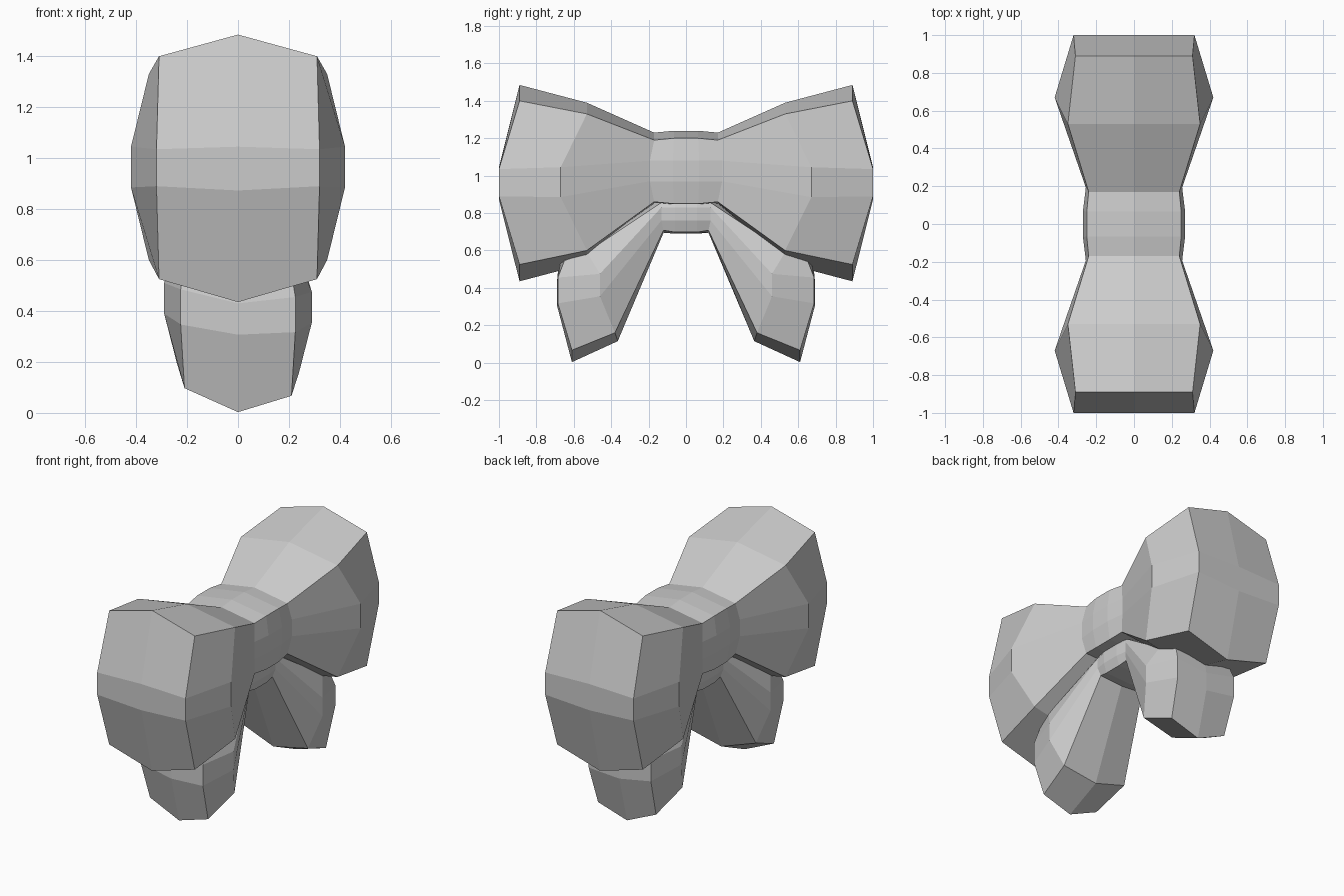
import bpy, bmesh

if "Cube" in bpy.data.objects:
    bpy.data.objects.remove(bpy.data.objects["Cube"])


def lofted_bow(name, rings, cap, lift=(0, 0, 0, 0)):
    """Loft half profiles (top centre, top, upper side, lower side, bottom,
    bottom centre) from the knot outwards, mirrored in x and y."""
    bm = bmesh.new()
    loops = []
    order = [(3, -1), (2, -1), (1, -1), (0, 1)]
    for s in (-1, 1):
        for i, sy in ([(3, s), (2, s), (1, s), (0, s)] if s < 0 else
                      [(0, s), (1, s), (2, s), (3, s)]):
            half = rings[i]
            pts = list(half) + [(-x, y, z + lift[i]) for x, y, z in half[4:0:-1]]
            loops.append([bm.verts.new((x, sy * y, z)) for x, y, z in pts])
    n = len(loops[0])
    for a, b in zip(loops, loops[1:]):
        for k in range(n):
            j = (k + 1) % n
            bm.faces.new((a[k], a[j], b[j], b[k]))
    # two-column end caps
    for r, sy in ((loops[0], -1), (loops[-1], 1)):
        u, l = [bm.verts.new((0, sy * y, z)) for y, z in cap]
        col = (r[0], u, l, r[5])
        right, left = r[1:5], r[:5:-1]
        left = (r[9], r[8], r[7], r[6])
        for side in (right, left):
            for k in range(3):
                bm.faces.new((col[k], col[k + 1], side[k + 1], side[k]))
    bmesh.ops.recalc_face_normals(bm, faces=bm.faces[:])
    me = bpy.data.meshes.new(name)
    bm.to_mesh(me)
    bm.free()
    ob = bpy.data.objects.new(name, me)
    bpy.context.collection.objects.link(ob)
    return ob


# large upper loops with the knot between them
upper = [
    [(0, .065, 1.24), (.25, .065, 1.20), (.27, .07, 1.08),
     (.27, .07, .97), (.25, .065, .85), (0, .065, .84)],
    [(0, .17, 1.23), (.24, .17, 1.19), (.255, .193, 1.08),
     (.255, .193, .97), (.24, .17, .86), (0, .17, .85)],
    [(0, .53, 1.39), (.35, .53, 1.33), (.42, .67, 1.045),
     (.42, .67, .885), (.35, .53, .60), (0, .53, .53)],
    [(0, .89, 1.485), (.31, .89, 1.40), (.32, 1, 1.035),
     (.32, 1, .89), (.31, .89, .525), (0, .89, .435)],
]
lofted_bow("bow_loops", upper, ((1, 1.045), (1, .873)))

# smaller hanging tails with their own short bridge
lower = [
    [(0, .06, .90), (.17, .06, .88), (.19, .06, .83),
     (.19, .06, .76), (.17, .06, .698), (0, .06, .69)],
    [(0, .14, .88), (.165, .14, .85), (.18, .132, .83),
     (.18, .132, .76), (.165, .12, .708), (0, .12, .695)],
    [(0, .55, .65), (.24, .53, .59), (.29, .46, .475),
     (.29, .46, .355), (.24, .38, .16), (0, .365, .115)],
    [(0, .66, .60), (.21, .65, .545), (.225, .685, .455),
     (.225, .685, .317), (.21, .61, .067), (0, .61, .003)],
]
lofted_bow("bow_tails", lower, ((.69, .43), (.69, .307)), (0, 0, .035, .03))
